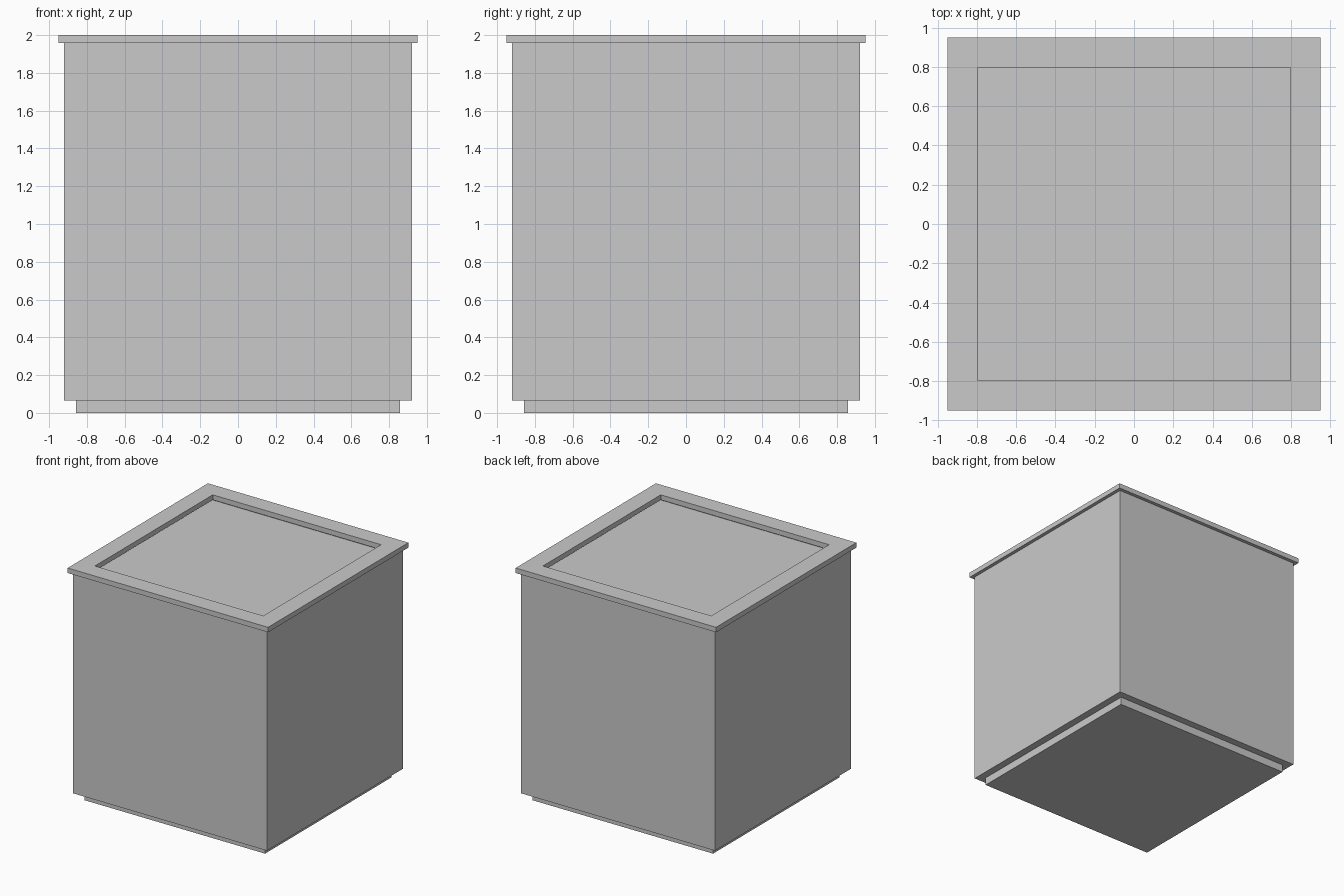
import bpy
import bmesh

cube = bpy.data.objects.get("Cube")
if cube:
    bpy.data.objects.remove(cube, do_unlink=True)

OPENING = 0.798   # half width of the recess
FLOOR = 1.935     # height of the recessed panel
RIM_BOTTOM = 1.957

grey = bpy.data.materials.new("plain_grey")
grey.use_nodes = True
colour = (0.59, 0.59, 0.59, 1)
grey.diffuse_color = colour
grey.node_tree.nodes["Principled BSDF"].inputs["Base Color"].default_value = colour


def finish(name, bm):
    bmesh.ops.recalc_face_normals(bm, faces=bm.faces)
    mesh = bpy.data.meshes.new(name)
    bm.to_mesh(mesh)
    bm.free()
    mesh.materials.append(grey)
    obj = bpy.data.objects.new(name, mesh)
    bpy.context.collection.objects.link(obj)
    return obj


def square_box(half, bottom, top):
    bm = bmesh.new()
    bmesh.ops.create_cube(bm, size=2)
    for v in bm.verts:
        v.co.x *= half
        v.co.y *= half
        v.co.z = top if v.co.z > 0 else bottom
    return bm


def square_frame(half, inner, bottom, top):
    bm = bmesh.new()
    loops = []
    for r, z in ((half, bottom), (half, top), (inner, top), (inner, bottom)):
        loops.append([bm.verts.new((sx * r, sy * r, z))
                      for sx, sy in ((-1, -1), (1, -1), (1, 1), (-1, 1))])
    for i in range(4):
        a, b = loops[i], loops[(i + 1) % 4]
        for j in range(4):
            k = (j + 1) % 4
            bm.faces.new((a[j], a[k], b[k], b[j]))
    return bm


# Recessed foot
finish("base_plinth", square_box(0.857, 0, 0.066))

# Main box, with its top sunk inside the rim
bm = square_box(0.92, 0.066, RIM_BOTTOM)
bm.normal_update()
top = max(bm.faces, key=lambda f: f.calc_center_median().z)
bmesh.ops.inset_region(bm, faces=[top], thickness=0.92 - OPENING)
inner = bmesh.ops.extrude_discrete_faces(bm, faces=[top])["faces"][0]
for v in inner.verts:
    v.co.z = FLOOR
finish("body", bm)

# Overhanging rim
finish("top_rim", square_frame(0.95, OPENING, RIM_BOTTOM, 2))
